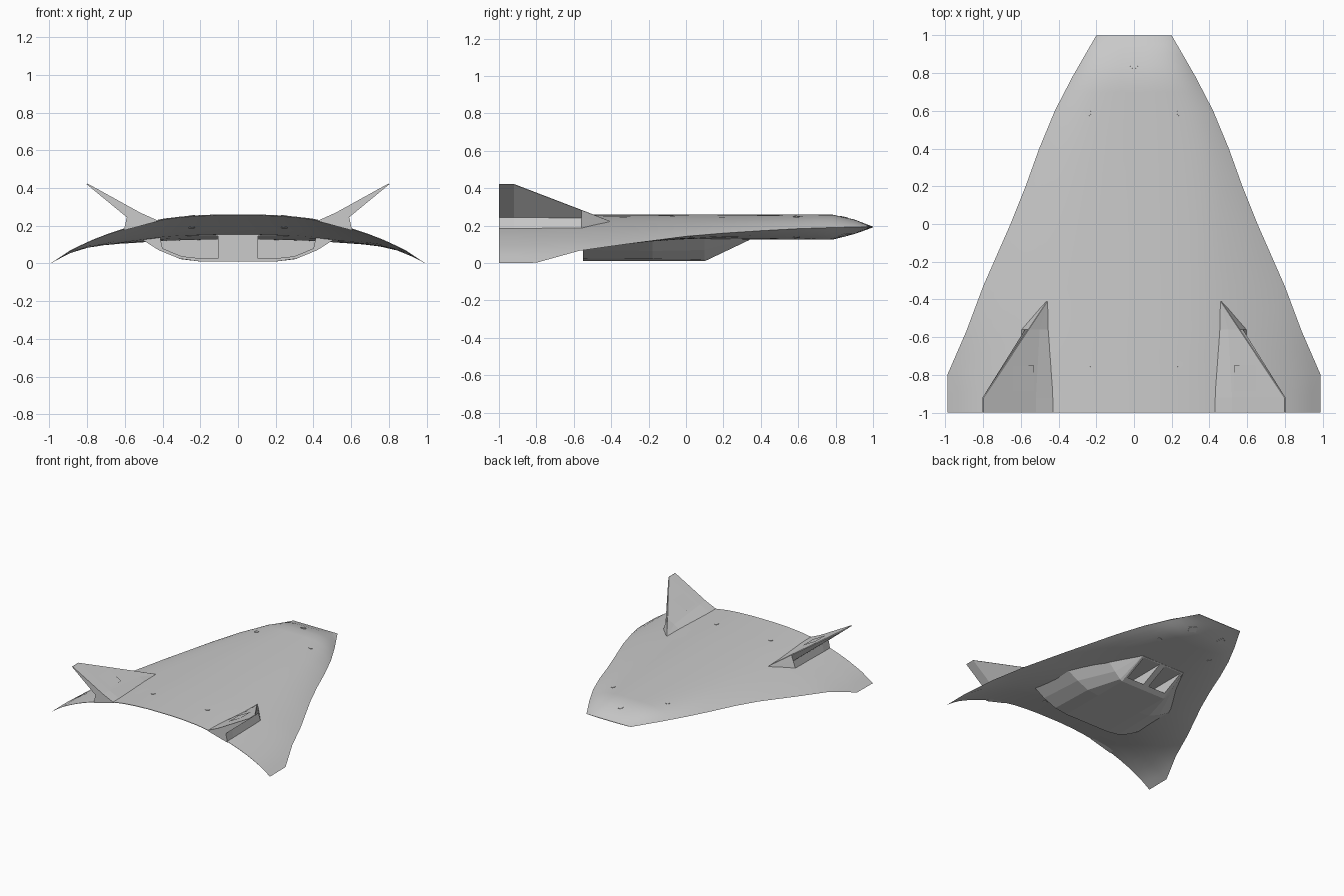
import bpy, bmesh, math
from mathutils import Vector

if "Cube" in bpy.data.objects:
    bpy.data.objects.remove(bpy.data.objects["Cube"])


def interp(table, v):
    for (a, fa), (b, fb) in zip(table, table[1:]):
        if a <= v <= b:
            return fa + (fb - fa) * (v - a) / (b - a)
    return table[0][1] if v < table[0][0] else table[-1][1]


def make(name, bm, smooth=None):
    bmesh.ops.recalc_face_normals(bm, faces=bm.faces)
    me = bpy.data.meshes.new(name)
    bm.to_mesh(me)
    bm.free()
    ob = bpy.data.objects.new(name, me)
    bpy.context.collection.objects.link(ob)
    if smooth:
        bpy.context.view_layer.objects.active = ob
        bpy.ops.object.select_all(action='DESELECT')
        ob.select_set(True)
        bpy.ops.object.shade_smooth_by_angle(angle=math.radians(smooth))
    return ob


def loft(name, sections, smooth=None):
    """Skin closed loops of equal length and cap both ends."""
    bm = bmesh.new()
    rings = [[bm.verts.new(p) for p in s] for s in sections]
    n = len(rings[0])
    for a, b in zip(rings, rings[1:]):
        for i in range(n):
            j = (i + 1) % n
            bm.faces.new((a[i], a[j], b[j], b[i]))
    bm.faces.new(rings[0])
    bm.faces.new(rings[-1])
    return make(name, bm, smooth)


# lifting body shape: crown profile, planform, edge height, nose taper, thickness
CROWN = [(0, .26), (.1, .26), (.2, .256), (.3, .249), (.4, .237), (.5, .214), (.6, .187),
         (.7, .153), (.8, .113), (.9, .062), (.99, 0)]
WIDTH = [(-1, .99), (-.8, .99), (-.57, .89), (-.33, .8), (0, .655), (.2, .575), (.4, .503),
         (.6, .42), (.78, .327), (.9, .258), (1, .2)]
EDGE = [(-1, 0), (-.8, .002), (-.57, .066), (-.33, .1), (0, .143), (.2, .16), (.4, .173),
        (.6, .184), (.78, .19), (.9, .193), (1, .195)]
TAPER = [(-1, 1), (.78, 1), (.9, .6), (1, 0)]
THICK = [(-1, .004), (-.8, .05), (-.55, .11), (-.3, .135), (.78, .135), (.9, .078), (1, .004)]


def top_z(x, y):
    w, e = interp(WIDTH, y), interp(EDGE, y)
    x = min(abs(x), w)
    z = interp(CROWN, x) - (interp(CROWN, w) - e) * (x / w) ** 4
    return e + (z - e) * interp(TAPER, y)


def bottom_z(x, y):
    f = min(abs(x) / interp(WIDTH, y), 1)
    return top_z(x, y) - interp(THICK, y) * (1 - f ** 3)


def hull_section(y):
    w, n = interp(WIDTH, y), 14
    xs = [w * math.sin(math.pi / 2 * i / n) for i in range(-n, n + 1)]
    upper = [(x, y, top_z(x, y)) for x in xs]
    lower = [(x, y, bottom_z(x, y)) for x in reversed(xs[1:-1])]
    return upper + lower


stations = [-1, -.9, -.8, -.68, -.57, -.45, -.33, -.16, 0, .2, .4, .6, .7, .78, .84, .9, .95, 1]
loft("lifting_body", [hull_section(y) for y in stations], 25)


# engine housing under the body
def mirrored(half, y):
    return [(x, y, z) for x, z in half] + [(-x, y, z) for x, z in reversed(half)]


housing = loft("engine_housing", [
    mirrored([(.2, .01), (.31, .025), (.42, .07), (.53, .14), (.42, .165)], -.55),
    mirrored([(.2, .01), (.3, .022), (.4, .065), (.51, .13), (.4, .165)], -.18),
    mirrored([(.2, .01), (.22, .02), (.27, .07), (.33, .135), (.3, .165)], .1),
    mirrored([(.199, .124), (.2, .127), (.201, .13), (.202, .135), (.2, .165)], .34)])


# exhaust and intake recesses
def cut(name, profile, y0, y1):
    for s in (-1, 1):
        c = loft(name, [[(s * x, y, z) for x, z in profile] for y in (y0, y1)])
        c.hide_render = True
        c.hide_viewport = False
        c.display_type = 'WIRE'
        m = housing.modifiers.new(name, 'BOOLEAN')
        m.operation, m.object, m.solver = 'DIFFERENCE', c, 'EXACT'


cut("exhaust_cutter", [(.105, .027), (.2, .027), (.3, .038), (.4, .08), (.415, .145), (.105, .145)],
    -.6, -.3)
cut("intake_cutter", [(.025, .03), (.18, .03), (.18, .12), (.025, .12)], -.05, .5)

# canted tail fins with wedge roots, and their light panels
panel_mat = bpy.data.materials.new("panel_light")
panel_mat.diffuse_color = (.95, .95, .95, 1)
panel_mat.use_nodes = True
panel_mat.node_tree.nodes["Principled BSDF"].inputs["Base Color"].default_value = panel_mat.diffuse_color
for s, side in ((-1, "left"), (1, "right")):
    tail = [(.42, .225), (.52, .27), (.797, .423), (.803, .42), (.59, .245), (.605, .175)]
    mid = [(.44, .215), (.5, .25), (.558, .285), (.562, .283), (.578, .24), (.6, .175)]
    tip = [(.455, .215), (.457, .222), (.459, .226), (.461, .226), (.464, .22), (.47, .21)]
    loft(side + "_tail_fin", [[(s * x, y, z) for x, z in p] for y, p in
                              ((-1, tail), (-.92, tail), (-.56, mid), (-.41, tip))])
    bm = bmesh.new()
    bm.faces.new([bm.verts.new((s * x, y, .281 + .54 * (x - .53)))
                  for x, y in ((.53, -.885), (.645, -.885), (.645, -.75), (.53, -.75))])
    make(side + "_fin_panel", bm).data.materials.append(panel_mat)


# thruster ports set flush into both skins
def port(name, x, y, height, r=.018, box=None):
    slope = Vector((height(x - .02, y) - height(x + .02, y),
                    height(x, y - .02) - height(x, y + .02), .04))
    bm = bmesh.new()
    if box:
        bmesh.ops.create_cube(bm, size=1)
        bmesh.ops.scale(bm, vec=(box[0], box[1], .006), verts=bm.verts)
    else:
        bmesh.ops.create_cone(bm, cap_ends=True, segments=20, radius1=r, radius2=r, depth=.006)
    ob = make(name, bm)
    ob.location = (x, y, height(x, y))
    ob.rotation_euler = slope.to_track_quat('Z', 'Y').to_euler()


for s in (-1, 1):
    for y in (.59, -.745):
        port("upper_thruster_port", s * .245, y, top_z)
        port("lower_thruster_port", s * .245, y, bottom_z)
    port("nose_gear_hatch", s * .14, .85, bottom_z, box=(.06, .05))
port("nose_port", 0, .845, top_z, r=.022)
